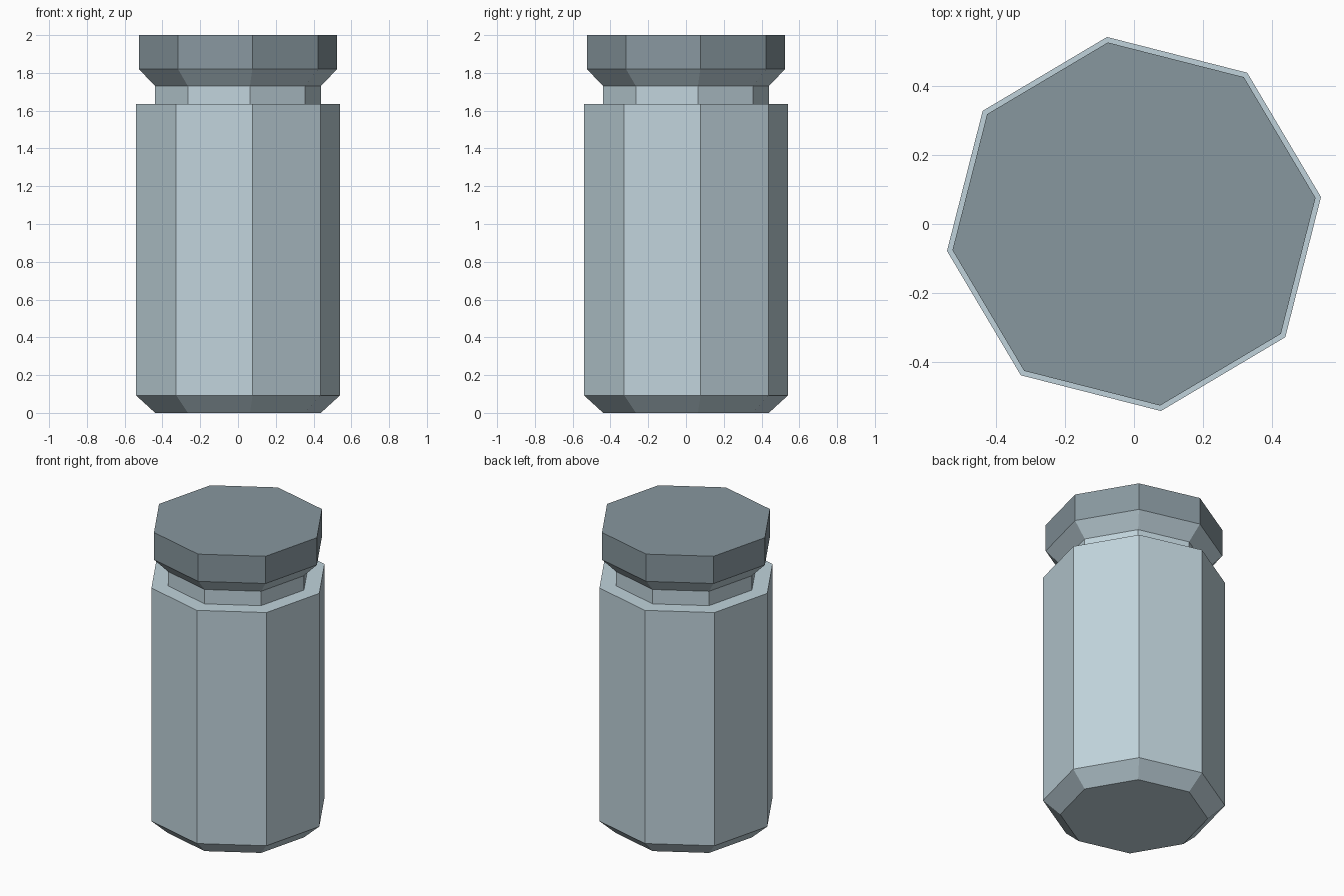
import bpy, bmesh, math

if "Cube" in bpy.data.objects:
    bpy.data.objects.remove(bpy.data.objects["Cube"])

SIDES = 8
TURN = math.radians(8.2)
LID_START = 1.82


def material(name, rgb):
    mat = bpy.data.materials.new(name)
    mat.diffuse_color = (*rgb, 1.0)
    mat.use_nodes = True
    mat.node_tree.nodes["Principled BSDF"].inputs["Base Color"].default_value = mat.diffuse_color
    return mat


def ring(bm, r, z):
    """One octagonal loop of vertices."""
    return [bm.verts.new((r * math.cos(TURN + i * math.tau / SIDES),
                          r * math.sin(TURN + i * math.tau / SIDES), z))
            for i in range(SIDES)]


def lathe(name, profile, mats):
    """Closed faceted solid from (radius, height) pairs, bottom to top."""
    bm = bmesh.new()
    rings = [ring(bm, r, z) for r, z in profile]
    for lo, hi in zip(rings, rings[1:]):
        for i in range(SIDES):
            j = (i + 1) % SIDES
            bm.faces.new((lo[i], lo[j], hi[j], hi[i]))
    bm.faces.new(rings[0][::-1])
    bm.faces.new(rings[-1])
    # Darker material on the lid band and top
    for f in bm.faces:
        f.material_index = int(f.calc_center_median().z > LID_START)
    mesh = bpy.data.meshes.new(name)
    bm.to_mesh(mesh)
    bm.free()
    for m in mats:
        mesh.materials.append(m)
    obj = bpy.data.objects.new(name, mesh)
    bpy.context.collection.objects.link(obj)
    return obj


body_grey = material("body_blue_grey", (0.525, 0.65, 0.71))
lid_grey = material("lid_dark_grey", (0.245, 0.31, 0.345))

# Jar: chamfered base, straight body, shoulder, narrow neck, flared lid
lathe("lidded_jar", [
    (0.443, 0.0),
    (0.546, 0.093),
    (0.546, 1.635),
    (0.443, 1.635),
    (0.443, 1.73),
    (0.53, LID_START),
    (0.53, 2.0),
], [body_grey, lid_grey])
